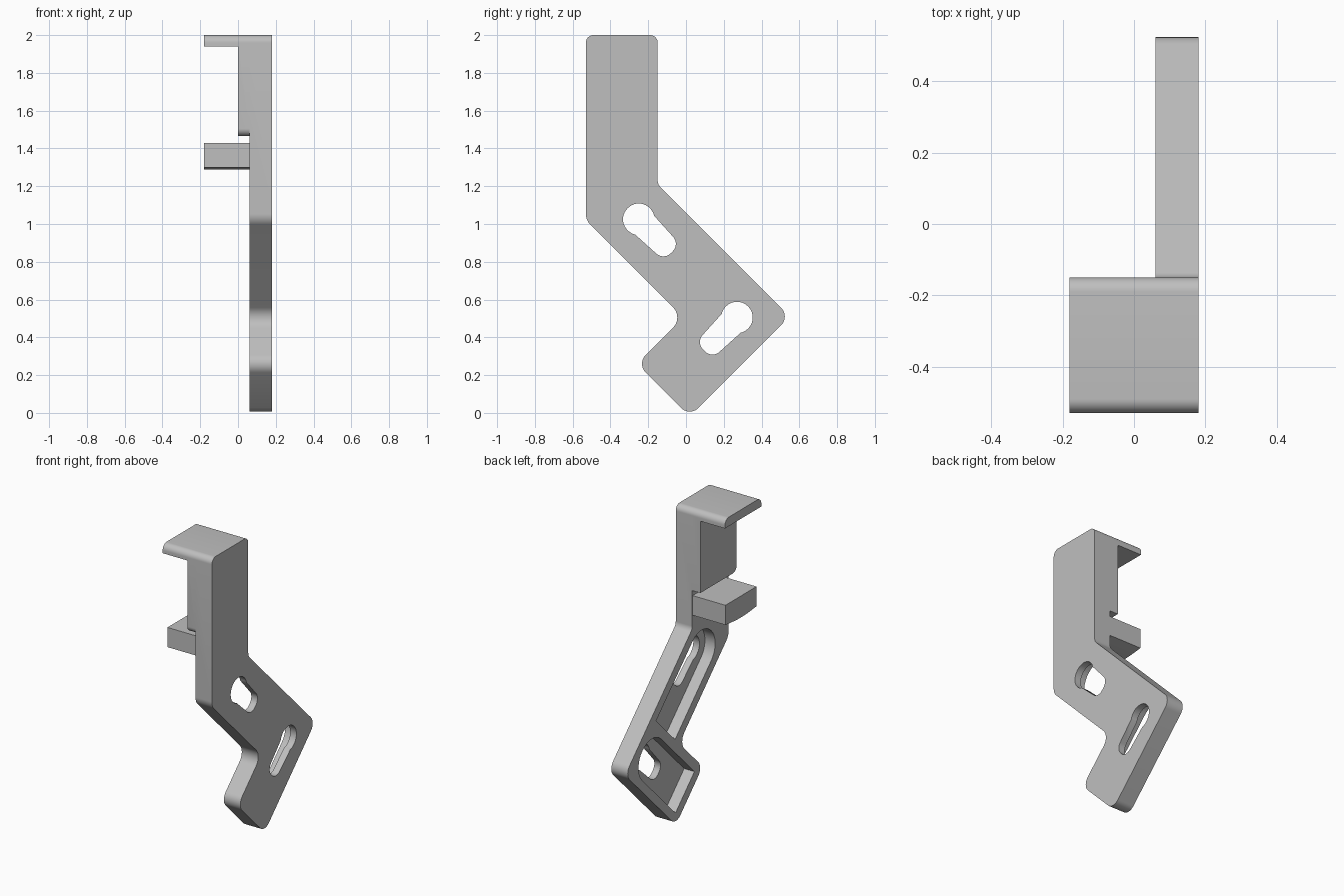
import bpy, bmesh, math
from mathutils import Vector

cube = bpy.data.objects.get("Cube")
if cube:
    bpy.data.objects.remove(cube, do_unlink=True)

grey = bpy.data.materials.new("plain grey")
grey.use_nodes = True
grey.diffuse_color = (0.52, 0.52, 0.52, 1)
grey.node_tree.nodes["Principled BSDF"].inputs["Base Color"].default_value = (0.52, 0.52, 0.52, 1)


def fillet(corners, steps=10):
    """Round each (y, z, radius) corner of a closed outline."""
    out = []
    for i, (y, z, r) in enumerate(corners):
        p = Vector((y, z))
        if r == 0:
            out.append(p)
            continue
        a = (Vector(corners[i - 1][:2]) - p).normalized()
        b = (Vector(corners[(i + 1) % len(corners)][:2]) - p).normalized()
        half = a.angle(b) / 2
        centre = p + (a + b).normalized() * (r / math.sin(half))
        start = p + a * (r / math.tan(half)) - centre
        end = p + b * (r / math.tan(half)) - centre
        sweep = math.pi - 2 * half
        for k in range(steps + 1):
            t = k / steps
            out.append(centre + (start * math.sin((1 - t) * sweep)
                                 + end * math.sin(t * sweep)) / math.sin(sweep))
    return out


def prism(name, corners, x0, x1):
    """Extrude a rounded side outline from x0 to x1."""
    bm = bmesh.new()
    face = bm.faces.new([bm.verts.new((x0, p.x, p.y)) for p in fillet(corners)])
    grown = bmesh.ops.extrude_face_region(bm, geom=[face])["geom"]
    bmesh.ops.translate(bm, vec=(x1 - x0, 0, 0),
                        verts=[v for v in grown if isinstance(v, bmesh.types.BMVert)])
    bmesh.ops.recalc_face_normals(bm, faces=bm.faces)
    mesh = bpy.data.meshes.new(name)
    bm.to_mesh(mesh)
    bm.free()
    mesh.materials.append(grey)
    obj = bpy.data.objects.new(name, mesh)
    bpy.context.collection.objects.link(obj)
    return obj


def along(centre, direction, back, ahead, w0, w1, r0, r1):
    """Tapered bar outline along a direction, rounded at each end."""
    c, d = Vector(centre), Vector(direction).normalized()
    n = Vector((-d.y, d.x))
    ends = ((-back, -w0, r0), (ahead, -w1, r1), (ahead, w1, r1), (-back, w0, r0))
    return [(*(c + d * u + n * v), r) for u, v, r in ends]


# Cranked plate
bracket = prism("bracket", [
    (-0.53, 2, 0.04), (-0.15, 2, 0.04), (-0.15, 1.21, 0.05), (0.55, 0.51, 0.065),
    (0.02, -0.02, 0.065), (-0.26, 0.26, 0.065), (-0.015, 0.505, 0.075),
    (-0.53, 1.02, 0.08)], 0.06, 0.18)

# Thickened upper arm, top lip and lower clamp block
adds = [
    prism("upper_arm", [(-0.53, 2, 0.04), (-0.15, 2, 0.04), (-0.15, 1.465, 0),
                        (-0.53, 1.465, 0.04)], 0, 0.06),
    prism("top_lip", [(-0.53, 2, 0.04), (-0.15, 2, 0.04), (-0.15, 1.94, 0),
                      (-0.53, 1.94, 0)], -0.18, 0),
    prism("clamp_block", [(-0.48, 1.43, 0), (-0.155, 1.43, 0), (-0.155, 1.3, 0),
                          (-0.317, 1.283, 0.9), (-0.48, 1.3, 0)], -0.18, 0.06),
]

# Pockets in the inner side, with a keyhole through each floor
cuts = []
for label, centre, direction, length in (("upper", (-0.25, 1.025), (1, -1), 0.534),
                                         ("lower", (0.27, 0.505), (-1, -1), 0.488)):
    cuts += [
        prism(label + "_pocket", along(centre, direction, 0.14, length,
                                       0.14, 0.14, 0.139, 0), 0.03, 0.135),
        prism(label + "_keyhole_slot", along(centre, direction, 0, 0.247,
                                             0.073, 0.06, 0, 0.055), 0.1, 0.25),
        prism(label + "_keyhole_round", along(centre, direction, 0.083, 0.083,
                                              0.083, 0.083, 0.082, 0.082), 0.1, 0.25),
    ]

for helper in adds + cuts:
    helper.hide_render = True
    mod = bracket.modifiers.new(helper.name, "BOOLEAN")
    mod.operation = "UNION" if helper in adds else "DIFFERENCE"
    mod.solver = "EXACT"
    mod.object = helper

# Bake the solid and drop the helpers
bpy.context.view_layer.update()
solid = bracket.evaluated_get(bpy.context.evaluated_depsgraph_get())
baked = bpy.data.meshes.new_from_object(solid)
bracket.modifiers.clear()
bracket.data = baked
for helper in adds + cuts:
    bpy.data.objects.remove(helper, do_unlink=True)

bpy.ops.object.select_all(action="DESELECT")
bracket.select_set(True)
bpy.context.view_layer.objects.active = bracket
bpy.ops.object.shade_smooth_by_angle(angle=math.radians(30))
